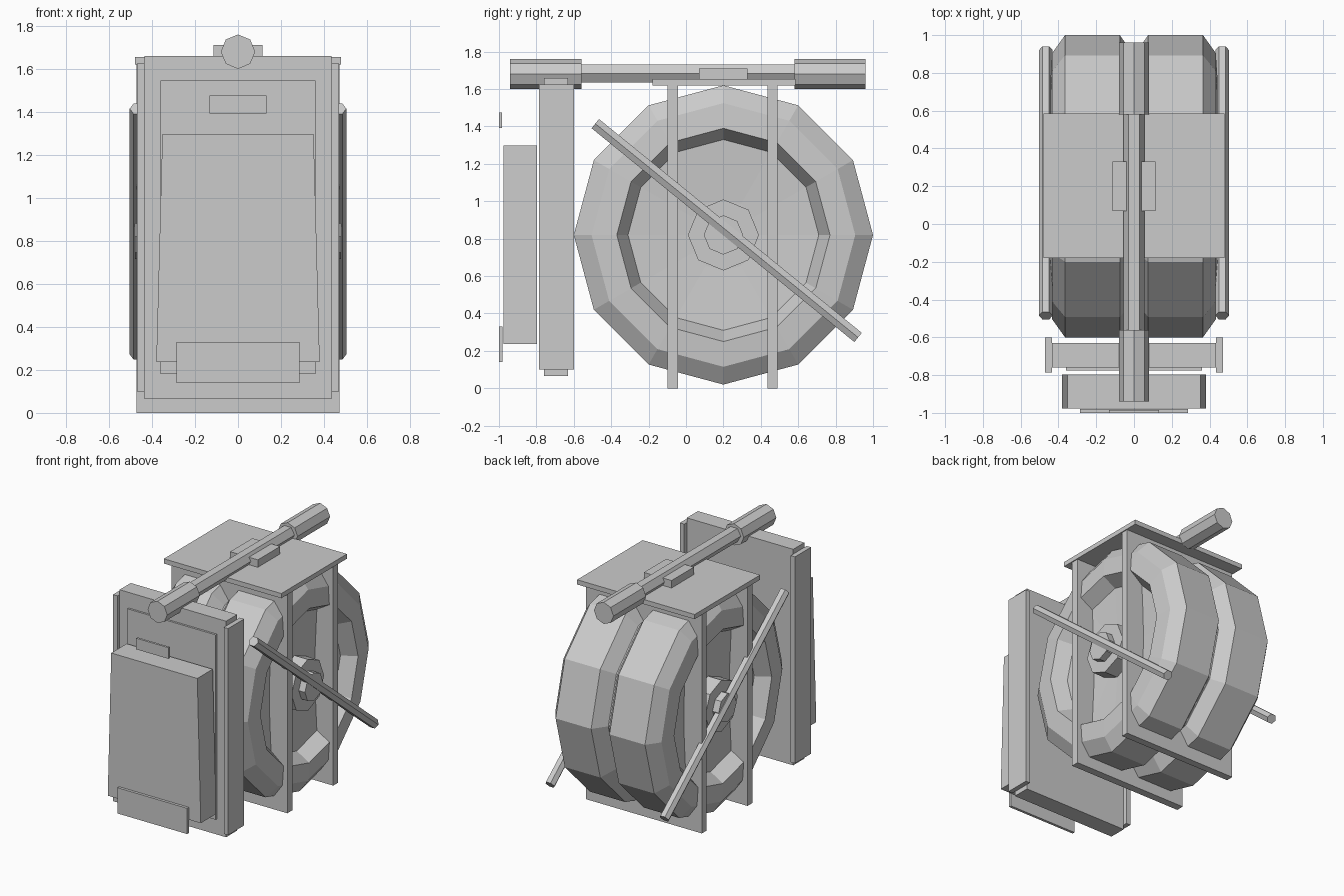
import bpy, bmesh, math
from mathutils import Vector, Matrix

cube = bpy.data.objects.get("Cube")
if cube:
    bpy.data.objects.remove(cube, do_unlink=True)

GREY = (0.6, 0.6, 0.6, 1)
grey = bpy.data.materials.new("plain_grey")
grey.use_nodes = True
grey.diffuse_color = GREY
grey.node_tree.nodes["Principled BSDF"].inputs["Base Color"].default_value = GREY


def finish(name, bm):
    bmesh.ops.recalc_face_normals(bm, faces=bm.faces)
    mesh = bpy.data.meshes.new(name)
    bm.to_mesh(mesh)
    bm.free()
    mesh.materials.append(grey)
    obj = bpy.data.objects.new(name, mesh)
    bpy.context.collection.objects.link(obj)
    return obj


def box(name, x, y, z, top_scale=1.0):
    """Box from (min, max) ranges; top_scale narrows its upper edge."""
    bm = bmesh.new()
    bmesh.ops.create_cube(bm, size=1)
    for v in bm.verts:
        k = top_scale if v.co.z > 0 else 1
        v.co = [(a + b) / 2 + c * (b - a)
                for (a, b), c in zip((x, y, z), v.co)]
        v.co.x *= k
    return finish(name, bm)


def rod(name, start, end, radius, sides):
    start, end = Vector(start), Vector(end)
    axis = end - start
    bm = bmesh.new()
    bmesh.ops.create_cone(bm, cap_ends=True, segments=sides, radius1=radius,
                          radius2=radius, depth=axis.length)
    turn = axis.to_track_quat('Z', 'X').to_matrix().to_4x4()
    bm.transform(Matrix.Translation((start + end) / 2) @ turn)
    return finish(name, bm)


def lathe(name, profile, sides, y, z):
    """Spin (x, radius) points around an axis along x and cap both ends."""
    bm = bmesh.new()
    rings = []
    for x, r in profile:
        angles = [2 * math.pi * i / sides for i in range(sides)]
        rings.append([bm.verts.new((x, y + r * math.cos(a), z + r * math.sin(a)))
                      for a in angles])
    for a, b in zip(rings, rings[1:]):
        for i in range(sides):
            j = (i + 1) % sides
            bm.faces.new((a[i], a[j], b[j], b[i]))
    bm.faces.new(rings[0])
    bm.faces.new(rings[-1])
    return finish(name, bm)


def mirrored(half):
    return [(-x, r) for x, r in reversed(half)] + half


# Twin wheel with a deep centre groove and dished sides
WY, WZ = 0.2, 0.82
tyre = [(0.005, 0.7), (0.075, 0.8), (0.365, 0.8), (0.433, 0.705),
        (0.442, 0.57), (0.34, 0.51), (0.32, 0.19)]
lathe("twin_wheel", mirrored(tyre), 12, WY, WZ)
hub = [(0.43, 0.19), (0.43, 0.105), (0.48, 0.105)]
lathe("hub", mirrored(hub), 8, WY, WZ)

# Two upright plates through the wheel
for label, y in (("front", (-0.1, -0.042)), ("rear", (0.435, 0.49))):
    box(f"{label}_upright_plate", (-0.473, 0.473), y, (0, 1.62))

# Diagonal side bars
for side, s in (("left", 1), ("right", -1)):
    rod(f"{side}_diagonal_bar", (s * 0.467, -0.485, 1.415),
        (s * 0.467, 0.92, 0.272), 0.0365, 6)

# Top plate, clamp and long handle
box("top_plate", (-0.48, 0.48), (-0.18, 0.585), (1.62, 1.655))
box("handle_clamp", (-0.113, 0.113), (0.07, 0.33), (1.655, 1.71))
rod("handle_shaft", (0, -0.56, 1.683), (0, 0.58, 1.683), 0.056, 6)
rod("front_grip", (0, -0.94, 1.68), (0, -0.56, 1.68), 0.08, 8)
rod("rear_grip", (0, 0.58, 1.68), (0, 0.96, 1.68), 0.08, 8)

# Front board with side rails and raised panel
box("front_board", (-0.435, 0.435), (-0.76, -0.63), (0.065, 1.66))
for side, s in (("left", 1), ("right", -1)):
    xs = sorted((s * 0.435, s * 0.47))
    box(f"{side}_board_rail", xs, (-0.787, -0.6), (0.1, 1.625))
box("raised_panel", (-0.36, 0.36), (-0.775, -0.76), (0.18, 1.545))

# Tapered case and its two thin plates
box("front_case", (-0.38, 0.38), (-0.977, -0.797), (0.237, 1.298), 0.925)
box("upper_plate", (-0.132, 0.132), (-1, -0.984), (1.393, 1.475))
box("lower_plate", (-0.285, 0.285), (-1, -0.98), (0.14, 0.33))
